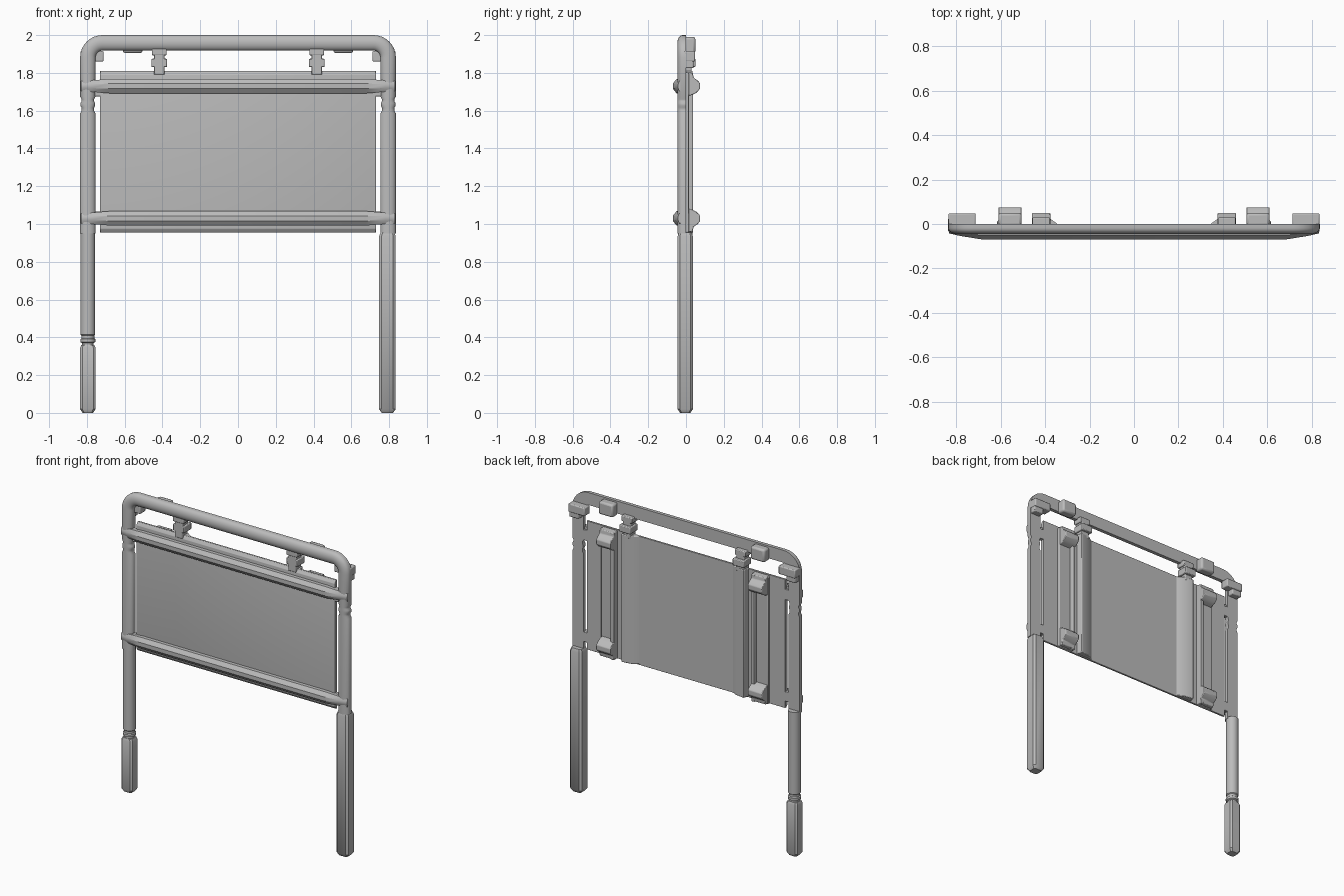
import bpy, bmesh
from math import sin, cos, pi, radians

cube = bpy.data.objects.get("Cube")
if cube:
    bpy.data.objects.remove(cube, do_unlink=True)

grey = bpy.data.materials.new("plain grey")
grey.use_nodes = True
GREY = (0.5, 0.5, 0.5, 1)
grey.diffuse_color = GREY
grey.node_tree.nodes["Principled BSDF"].inputs["Base Color"].default_value = GREY


def loft(name, rings, bevel=0.0):
    """Skin a chain of equal rings, cap both ends and smooth."""
    bm = bmesh.new()
    loops = [[bm.verts.new(p) for p in ring] for ring in rings]
    n = len(loops[0])
    for a, b in zip(loops, loops[1:]):
        for i in range(n):
            j = (i + 1) % n
            bm.faces.new((a[i], a[j], b[j], b[i]))
    bm.faces.new(loops[0])
    bm.faces.new(loops[-1])
    bmesh.ops.recalc_face_normals(bm, faces=bm.faces)
    mesh = bpy.data.meshes.new(name)
    bm.to_mesh(mesh)
    bm.free()
    mesh.materials.append(grey)
    ob = bpy.data.objects.new(name, mesh)
    bpy.context.collection.objects.link(ob)
    if bevel:
        mod = ob.modifiers.new("soft_edges", 'BEVEL')
        mod.width = bevel
        mod.segments = 2
    bpy.ops.object.select_all(action='DESELECT')
    ob.select_set(True)
    bpy.context.view_layer.objects.active = ob
    bpy.ops.object.shade_smooth_by_angle(angle=radians(35))
    return ob


def box(name, x0, x1, y0, y1, z0, z1, bevel=0.005):
    ring = lambda z: [(x0, y0, z), (x1, y0, z), (x1, y1, z), (x0, y1, z)]
    return loft(name, [ring(z0), ring(z1)], bevel)


def prism_x(name, x0, x1, profile, bevel=0.004):
    """Extrude a (y, z) profile along x."""
    return loft(name, [[(x, y, z) for y, z in profile] for x in (x0, x1)], bevel)


def prism_z(name, z0, z1, profile, bevel=0.004):
    """Extrude an (x, y) profile along z."""
    return loft(name, [[(x, y, z) for x, y in profile] for z in (z0, z1)], bevel)


# Half-round tube frame: flat back, one sweep up, across and down
HALF, OUT, RAD = 0.041, 0.836, 0.078
MID = OUT - HALF
section = [(1, 0)] + [(cos(a), -0.018 - 0.028 * sin(a))
                      for a in [pi * i / 10 for i in range(11)]] + [(-1, 0)]
right_side = [(MID, z, 0, w) for z, w in
              [(0.95, 1), (1.585, 1), (1.6, .8), (1.615, .8), (1.625, .95),
               (1.64, .95), (1.65, .8), (1.66, .8), (1.675, 1)]]
arc_x, arc_z = MID - RAD, 2 - HALF - RAD
right_side += [(arc_x + RAD * cos(t), arc_z + RAD * sin(t), t, 1)
               for t in [pi / 2 * i / 8 for i in range(9)]]
path = right_side + [(-x, z, pi - t, w) for x, z, t, w in reversed(right_side)]
loft("tube_frame", [[(x + u * w * HALF * cos(t), v, z + u * w * HALF * sin(t))
                     for u, v in section] for x, z, t, w in path])

# Main panel with chamfered top and bottom edges
prism_x("panel", -0.73, 0.73,
        [(-0.012, 0.955), (-0.026, 0.975), (-0.026, 1.79), (-0.012, 1.81),
         (0, 1.81), (0, 0.955)], 0.002)

# Front rails: raised middle that tapers away at both ends
for name, z in (("lower_front_rail", 1.03), ("upper_front_rail", 1.73)):
    rings = []
    for x, y, h in [(-0.832, -0.042, .026), (-0.78, -0.054, .03), (-0.68, -0.07, .038),
                    (0.68, -0.07, .038), (0.78, -0.054, .03), (0.832, -0.042, .026)]:
        rings.append([(x, -0.01, z - h), (x, (y - 0.03) / 2, z - h), (x, y, z - h * .35),
                      (x, y, z + h * .35), (x, (y - 0.03) / 2, z + h), (x, -0.01, z + h)])
    loft(name, rings)

for side, s in (("left", 1), ("right", -1)):
    def sbox(name, x0, x1, *rest, **kw):
        return box(side + "_" + name, *sorted((s * x0, s * x1)), *rest, **kw)

    # Webs joining panel to frame, leaving the long slot between
    sbox("lower_web", 0.72, 0.78, -0.026, 0, 1.0, 1.065, bevel=0.003)
    sbox("upper_web", 0.72, 0.78, -0.026, 0, 1.675, 1.745, bevel=0.003)

    # Back rib, steep outside and sloped towards the centre
    prism_z(side + "_back_rib", 0.96, 1.81,
            [(s * x, y) for x, y in
             [(0.33, -0.01), (0.38, 0.026), (0.45, 0.036), (0.46, -0.01)]])

    # Back mounting channel with a hooked block at each end
    sbox("channel_base", 0.505, 0.615, -0.01, 0.015, 0.955, 1.8)
    sbox("channel_wall", 0.505, 0.53, -0.01, 0.038, 0.955, 1.8)
    for name, z, d in (("lower_hook", 1.03, 1), ("upper_hook", 1.73, -1)):
        prism_x(side + "_" + name, s * 0.505, s * 0.61,
                [(-0.01, z - d * .075), (0.036, z - d * .07), (0.04, z - d * .045),
                 (0.062, z - d * .03), (0.074, z - d * .015), (0.074, z + d * .015),
                 (0.055, z + d * .035), (0.036, z + d * .045), (-0.01, z + d * .06)])

    # Short posts holding the top rail
    sbox("rail_post", 0.388, 0.446, -0.03, 0.03, 1.79, 1.93)
    sbox("rail_post_collar", 0.376, 0.458, -0.03, 0.05, 1.83, 1.875)
    sbox("rail_post_cap", 0.378, 0.456, -0.034, 0.03, 1.893, 1.93)

    # Clips behind the top rail and at the corners
    sbox("rail_clip", 0.505, 0.61, -0.01, 0.05, 1.905, 1.99, bevel=0.012)
    sbox("corner_clip", 0.712, 0.834, -0.01, 0.048, 1.86, 1.915, bevel=0.006)
    sbox("corner_clip_stem", 0.762, 0.832, -0.01, 0.04, 1.825, 1.88, bevel=0.006)


def square_ring(x, half, z):
    return [(x + half * a, -0.004 + half * b * 0.92, z)
            for a, b in ((-1, -.7), (-.7, -1), (.7, -1), (1, -.7),
                         (1, .7), (.7, 1), (-.7, 1), (-1, .7))]


# Left leg: one square post down to the floor
loft("left_leg", [square_ring(0.791, h, z) for h, z in
                  ((.03, 0), (.044, .02), (.044, .935), (.036, .955))])

# Right leg: square foot, thin collar and round tube
loft("right_foot", [square_ring(-0.795, h, z) for h, z in
                    ((.028, 0), (.041, .02), (.041, .345), (.034, .36))])


def round_ring(r, z):
    return [(-0.795 + r * cos(2 * pi * i / 20), -0.004 + r * sin(2 * pi * i / 20), z)
            for i in range(20)]


loft("right_leg_tube", [round_ring(r, z) for r, z in
                        ((.03, .35), (.03, .37), (.04, .375), (.04, .39),
                         (.034, .395), (.034, .41), (.039, .415), (.039, .96))])
